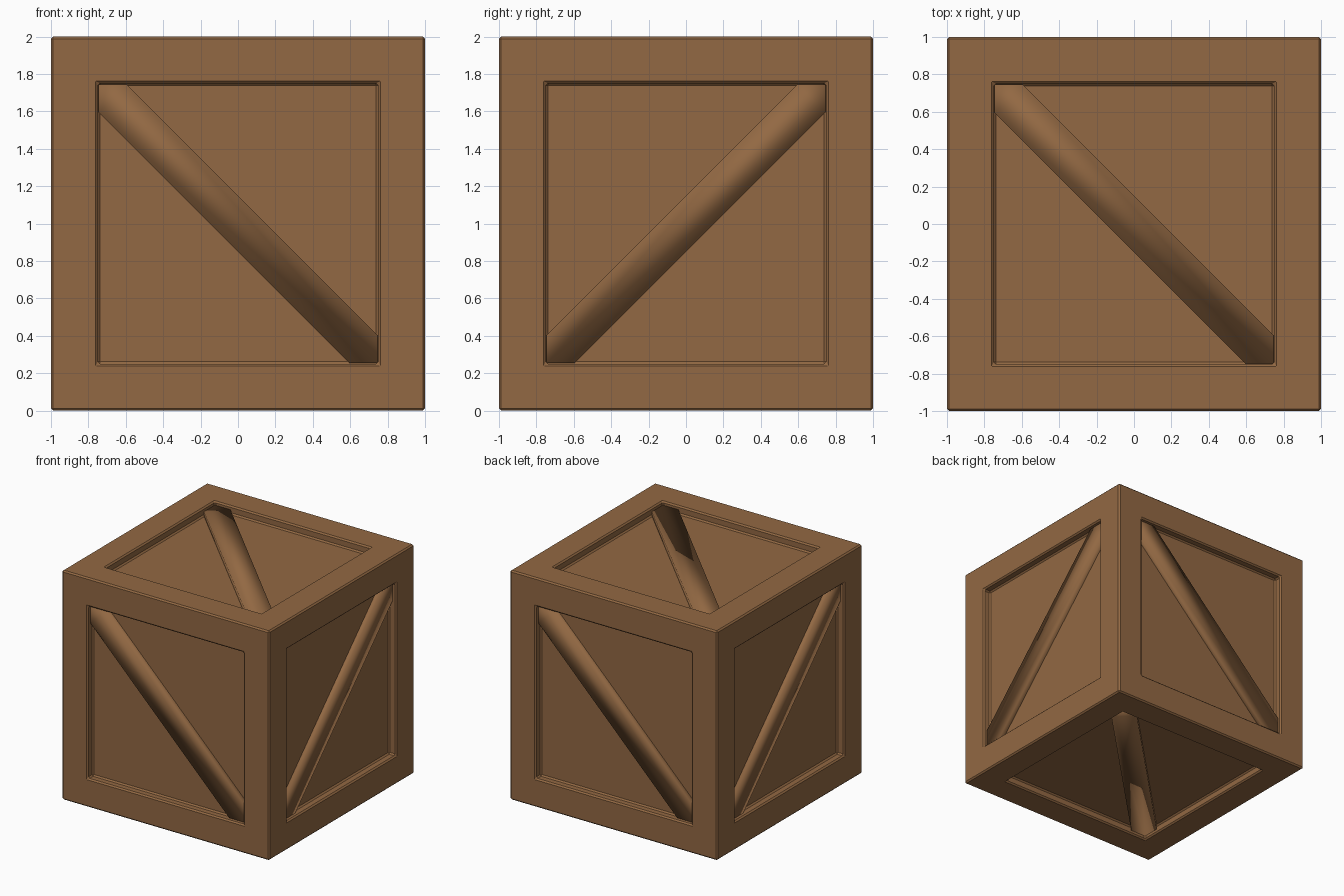
import bpy, bmesh
from mathutils import Vector

if "Cube" in bpy.data.objects:
    bpy.data.objects.remove(bpy.data.objects["Cube"])

wood = bpy.data.materials.new("brown_wood")
wood.diffuse_color = (0.29, 0.14, 0.056, 1)
wood.use_nodes = True
wood.node_tree.nodes["Principled BSDF"].inputs["Base Color"].default_value = wood.diffuse_color

DEPTH = 0.07       # recess depth of the panels
BRACE_TOP = 0.03   # how far the brace top lies below the frame
CENTRE = Vector((0, 0, 1))


def make_object(name, bm, smooth=False):
    mesh = bpy.data.meshes.new(name)
    for f in bm.faces:
        f.smooth = smooth
    bm.to_mesh(mesh)
    bm.free()
    mesh.materials.append(wood)
    obj = bpy.data.objects.new(name, mesh)
    bpy.context.collection.objects.link(obj)
    return obj


# Crate body: cube with a recessed panel on every side and chamfered edges
bm = bmesh.new()
bmesh.ops.create_cube(bm, size=2)
bmesh.ops.translate(bm, verts=bm.verts, vec=CENTRE)
panels = list(bm.faces)
bmesh.ops.inset_individual(bm, faces=panels, thickness=0.25, use_even_offset=True)
panels = bmesh.ops.extrude_discrete_faces(bm, faces=panels)["faces"]
for f in panels:
    f.normal_update()
    bmesh.ops.translate(bm, verts=f.verts, vec=f.normal * -DEPTH)
bm.normal_update()
sharp = [e for e in bm.edges if e.calc_face_angle(0) > 0.5]
bmesh.ops.bevel(bm, geom=sharp, offset=0.012, segments=1, profile=0.5,
                affect='EDGES', clamp_overlap=True)
make_object("crate_body", bm)

# Diagonal braces: six-sided planks running corner to corner in each panel
A, B = 0.745, 0.595
OUTLINE = [(-A, A), (-A, B), (B, -A), (A, -A), (A, -B), (-B, A)]
X, Y, Z = Vector((1, 0, 0)), Vector((0, 1, 0)), Vector((0, 0, 1))
SIDES = {"front": (X, Z), "back": (-X, Z), "right": (-Z, Y),
         "left": (-Z, -Y), "top": (X, Y), "bottom": (-X, Y)}

for side, (u, v) in SIDES.items():
    n = u.cross(v)
    bm = bmesh.new()
    low, high = [[bm.verts.new(CENTRE + u * a + v * b + n * (1 - d)) for a, b in OUTLINE]
                 for d in (DEPTH, BRACE_TOP)]
    bm.faces.new(high)
    for i in range(6):
        j = (i + 1) % 6
        bm.faces.new((low[i], low[j], high[j], high[i]))
    make_object(side + "_brace", bm, smooth=True)
